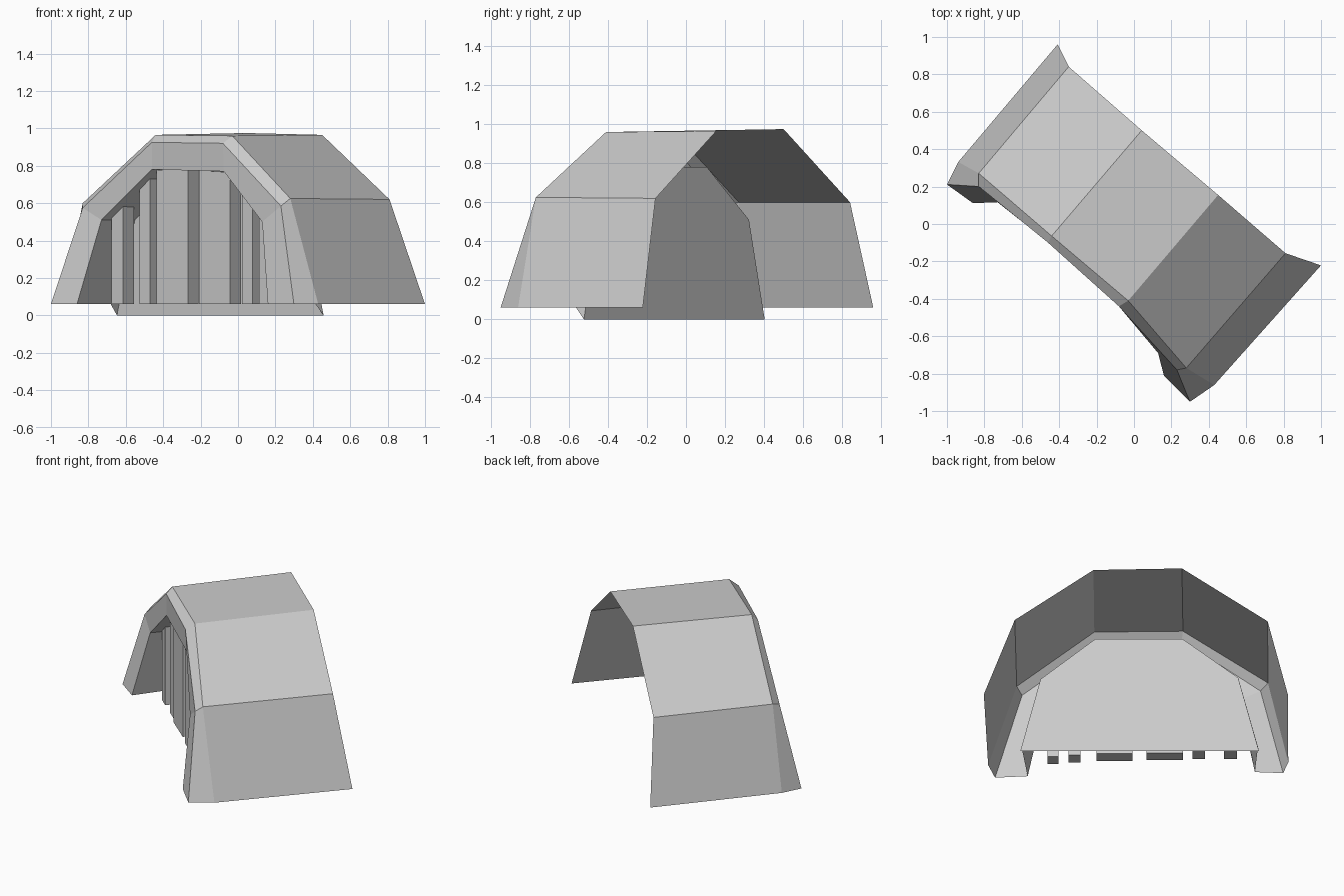
import bpy, bmesh
from math import radians

if "Cube" in bpy.data.objects:
    bpy.data.objects.remove(bpy.data.objects["Cube"])

TURN = radians(-40)   # whole building is turned in plan


def finish(name, bm):
    bmesh.ops.recalc_face_normals(bm, faces=bm.faces)
    mesh = bpy.data.meshes.new(name)
    bm.to_mesh(mesh)
    bm.free()
    obj = bpy.data.objects.new(name, mesh)
    obj.rotation_euler.z = TURN
    bpy.context.collection.objects.link(obj)
    return obj


# Points are (across, forward, up) in the building's own frame
def loft(name, rings, cap=False):
    bm = bmesh.new()
    rows = [[bm.verts.new((a, -f, z)) for a, f, z in ring] for ring in rings]
    for r, s in zip(rows, rows[1:]):
        for i in range(len(r) - 1):
            bm.faces.new((r[i], r[i + 1], s[i + 1], s[i]))
    if cap:
        bm.faces.new(rows[-1])
    return finish(name, bm)


# Arch outlines, from left foot over the top to right foot
rear = [(-.93, -.473, .06), (-.808, -.42, .60), (-.29, -.41, .975),
        (.245, -.408, .965), (.721, -.401, .62), (.908, -.473, .06)]
front = [(-.933, .35, .06), (-.81, .326, .60), (-.296, .332, .965),
         (.24, .334, .96), (.709, .41, .625), (.882, .384, .06)]
rim = [(-.902, .481, .06), (-.765, .38, .575), (-.289, .372, .925),
       (.221, .389, .92), (.677, .45, .585), (.84, .536, .06)]
opening = [(-.731, .468, .06), (-.634, .38, .51), (-.29, .37, .78),
           (.22, .38, .77), (.543, .446, .50), (.643, .518, .06)]
recess = [(-.75, .165, .06), (-.63, .165, .51), (-.29, .165, .78),
          (.23, .165, .775), (.56, .165, .50), (.68, .165, .06)]
wall = [(-.755, .107, 0), (-.63, .107, .51), (-.295, .107, .78),
        (.235, .107, .78), (.565, .107, .50), (.687, .107, 0)]

# Open-backed shell with bevelled front frame
loft("arch_shell", [rear, front, rim, opening])
# Entrance lining closed by the back wall
loft("recess_and_wall", [opening, recess, wall], cap=True)


def arch_height(a):
    for (a0, _, z0), (a1, _, z1) in zip(opening, opening[1:]):
        if a0 <= a <= a1:
            return z0 + (z1 - z0) * (a - a0) / (a1 - a0)
    return .5


# Upright slats hanging in the entrance
slats = [(-.622, -.543, .31), (-.428, -.355, .31), (-.295, -.077, .325),
         (.008, .226, .335), (.323, .396, .35), (.457, .523, .37)]
for n, (a0, a1, f) in enumerate(slats):
    bm = bmesh.new()
    ends = []
    for fwd in (f, f - .09):
        ends.append([bm.verts.new((a, -fwd, z)) for a, z in
                     ((a0, .06), (a1, .06), (a1, arch_height(a1)), (a0, arch_height(a0)))])
    for e in ends:
        bm.faces.new(e)
    for i in range(4):
        j = (i + 1) % 4
        bm.faces.new((ends[0][i], ends[0][j], ends[1][j], ends[1][i]))
    finish(f"entrance_slat_{n + 1}", bm)
